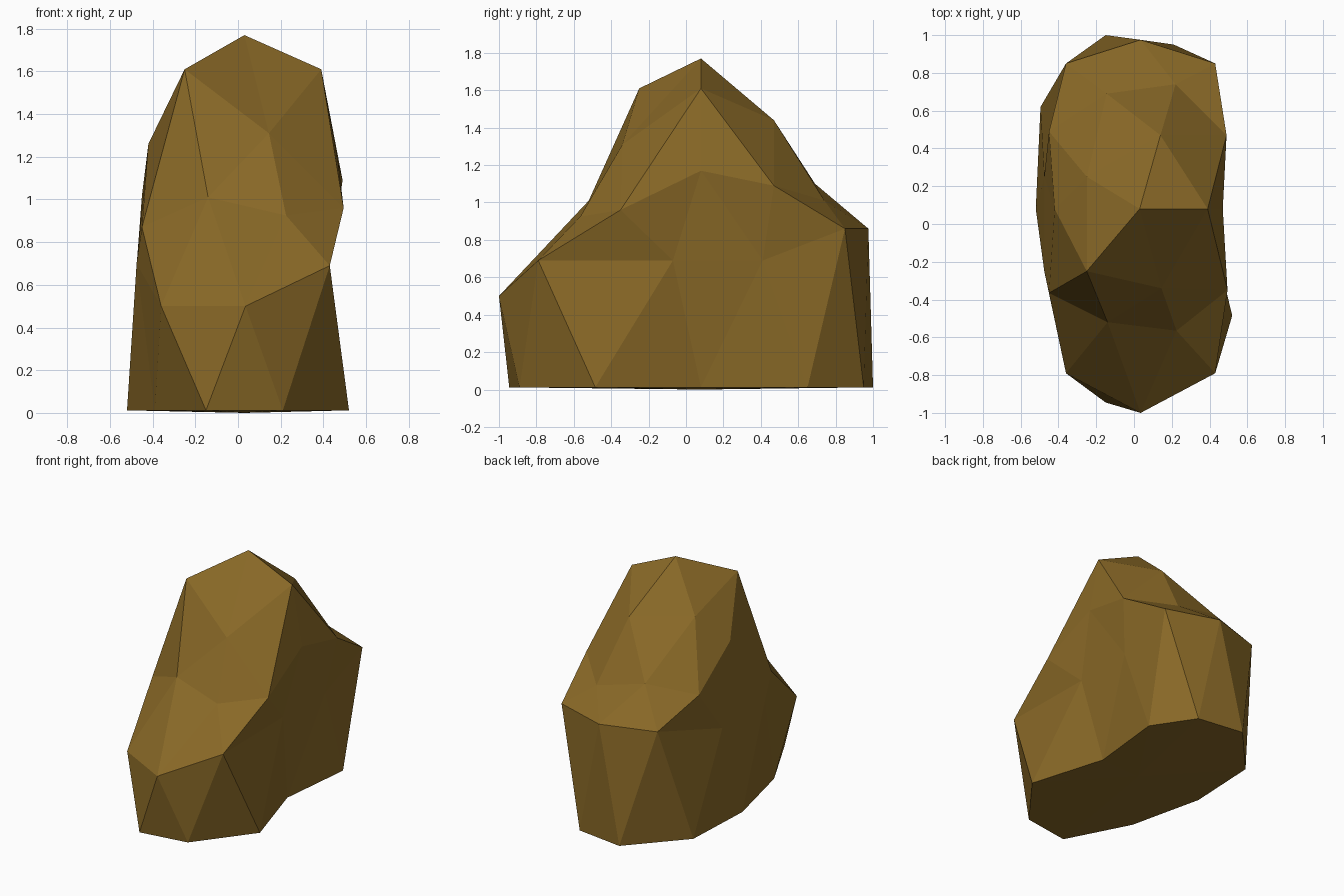
import bpy
import bmesh

# Remove the default object only
default_cube = bpy.data.objects.get("Cube")
if default_cube:
    bpy.data.objects.remove(default_cube, do_unlink=True)


def make_material(name, color):
    material = bpy.data.materials.new(name)
    material.use_nodes = True
    material.diffuse_color = color
    material.node_tree.nodes["Principled BSDF"].inputs["Base Color"].default_value = color
    return material


def add_ring(mesh, points):
    """Add one loop of corners, counter-clockwise from the left side."""
    return [mesh.verts.new(point) for point in points]


def cap(mesh, tip, ring):
    """Close a ring with a fan of triangles."""
    for index, corner in enumerate(ring):
        mesh.faces.new((tip, ring[index - 1], corner))


def bridge_zigzag(mesh, upper, lower, lower_leads):
    """Join two staggered rings of equal size with alternating triangles."""
    count = len(upper)
    for i in range(count):
        j = (i + 1) % count
        if lower_leads:
            mesh.faces.new((upper[i], lower[i], upper[j]))
            mesh.faces.new((upper[j], lower[i], lower[j]))
        else:
            mesh.faces.new((upper[i], lower[i], lower[j]))
            mesh.faces.new((upper[i], lower[j], upper[j]))


def bridge_doubling(mesh, upper, lower):
    """Join a ring to one with twice as many corners."""
    for i, corner in enumerate(upper):
        middle = lower[2 * i]
        after = lower[2 * i + 1]
        following = upper[(i + 1) % len(upper)]
        mesh.faces.new((corner, lower[2 * i - 1], middle))
        mesh.faces.new((corner, middle, after))
        mesh.faces.new((corner, after, following))


rock = bmesh.new()

# Peak and the five corners of the crown
peak = rock.verts.new((.03, .08, 1.77))
crown = add_ring(rock, [
    (.39, .08, 1.61), (.14, .47, 1.44), (-.25, .25, 1.46),
    (-.25, -.25, 1.61), (.145, -.34, 1.31),
])

# Sloping shoulders
shoulder = add_ring(rock, [
    (.47, .08, 1.17), (.49, .47, 1.09), (.22, .74, 1.01), (-.145, .69, 1.1),
    (-.45, .49, 1.02), (-.42, .08, 1.26), (-.45, -.365, .87),
    (-.14, -.52, 1.01), (.225, -.565, .925), (.495, -.35, .96),
])

# Widest belt, lower at the front
belt = add_ring(rock, [
    (.43, .41, .69), (.43, .85, .86), (.035, .975, .86), (-.36, .85, .86),
    (-.475, .25, .69), (-.475, -.25, .7), (-.36, -.79, .5),
    (.035, -1, .5), (.43, -.79, .69), (.42, -.07, .69),
])

# Nearly flat footprint
footprint = [
    (.35, .08), (.41, .65), (.21, .95), (-.15, 1), (-.495, .62),
    (-.52, .08), (-.39, -.48), (-.15, -.945), (.21, -.89), (.52, -.485),
]
foot = add_ring(rock, [(x, y, .012) for x, y in footprint])
underside = rock.verts.new((.03, .08, 0))

# Skin the rings into one faceted shell
cap(rock, peak, crown)
bridge_doubling(rock, crown, shoulder)
bridge_zigzag(rock, shoulder, belt, True)
bridge_zigzag(rock, belt, foot, False)
cap(rock, underside, foot)
bmesh.ops.recalc_face_normals(rock, faces=rock.faces[:])

mesh_data = bpy.data.meshes.new("rock")
rock.to_mesh(mesh_data)
rock.free()
mesh_data.materials.append(make_material("brown stone", (.25, .14, .02, 1)))

boulder = bpy.data.objects.new("rock", mesh_data)
bpy.context.collection.objects.link(boulder)
